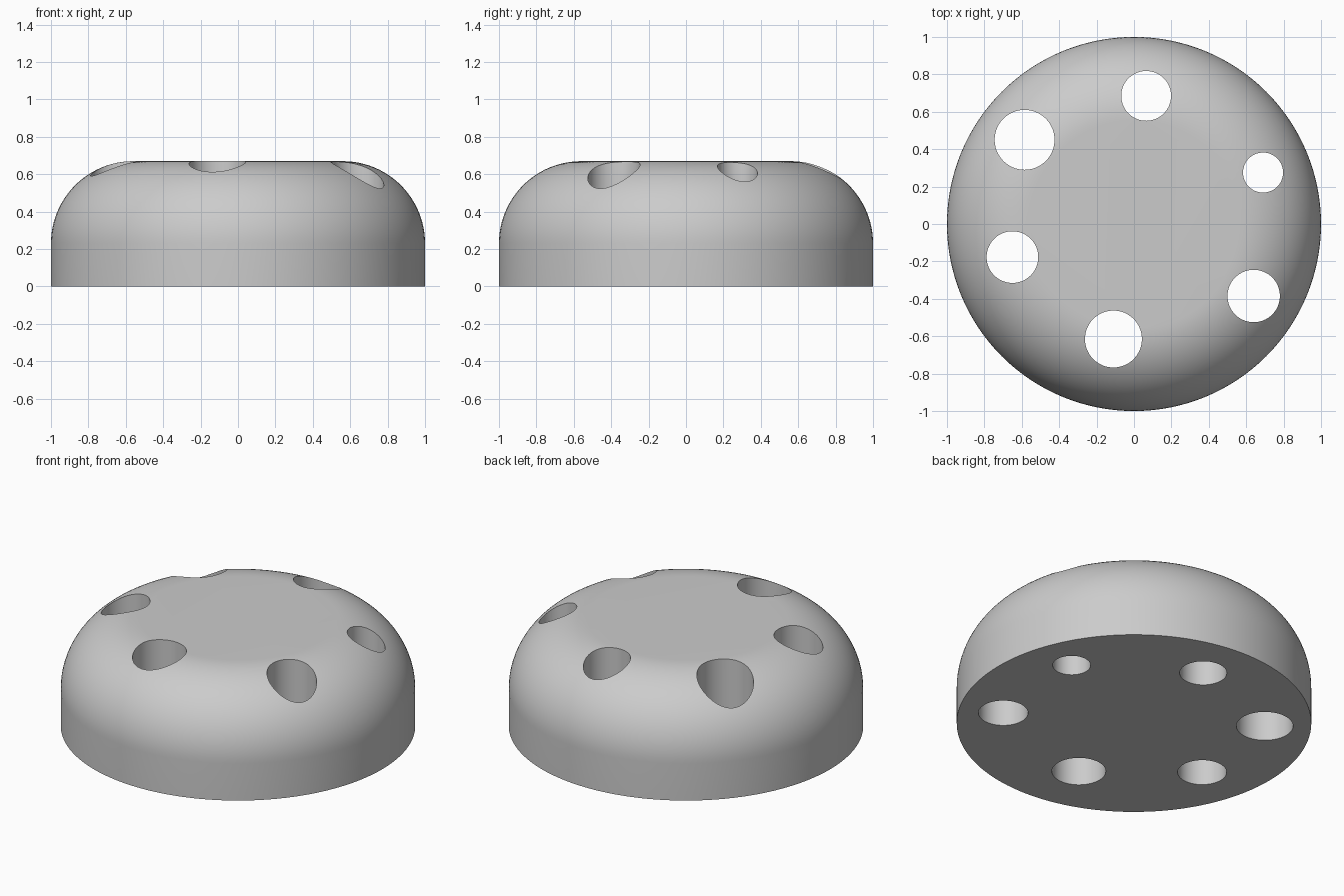
import bpy, math

default = bpy.data.objects.get("Cube")
if default:
    bpy.data.objects.remove(default, do_unlink=True)

RADIUS, HEIGHT, ROUND = 1.0, 0.67, 0.44
SEGMENTS, ARC_STEPS = 128, 24
# x, y and radius of each through hole
HOLES = [(0.065, 0.685, 0.133), (-0.585, 0.45, 0.16), (-0.65, -0.177, 0.138),
         (-0.11, -0.615, 0.152), (0.64, -0.385, 0.14), (0.69, 0.275, 0.107)]

grey = bpy.data.materials.new("plain grey")
grey.use_nodes = True
colour = (0.6, 0.6, 0.6, 1)
grey.diffuse_color = colour
grey.node_tree.nodes["Principled BSDF"].inputs["Base Color"].default_value = colour


def revolve(name, profile):
    """Closed solid made by turning (radius, z) points about z."""
    verts, faces = [], []
    for r, z in profile:
        for i in range(SEGMENTS):
            a = math.tau * i / SEGMENTS
            verts.append((r * math.cos(a), r * math.sin(a), z))
    for k in range(len(profile) - 1):
        for i in range(SEGMENTS):
            j = (i + 1) % SEGMENTS
            low, high = k * SEGMENTS, (k + 1) * SEGMENTS
            faces.append((low + i, low + j, high + j, high + i))
    faces.append(tuple(reversed(range(SEGMENTS))))
    faces.append(tuple(range(len(verts) - SEGMENTS, len(verts))))
    mesh = bpy.data.meshes.new(name)
    mesh.from_pydata(verts, [], faces)
    mesh.materials.append(grey)
    obj = bpy.data.objects.new(name, mesh)
    bpy.context.collection.objects.link(obj)
    return obj


# Round body: straight wall, quarter-round shoulder, flat top
profile = [(RADIUS, 0)]
for s in range(ARC_STEPS + 1):
    a = math.pi / 2 * s / ARC_STEPS
    profile.append((RADIUS - ROUND + ROUND * math.cos(a),
                    HEIGHT - ROUND + ROUND * math.sin(a)))
body = revolve("holder_body", profile)

# Vertical holes straight through the body
cutters = []
for x, y, r in HOLES:
    cutter = revolve("hole_cutter", [(r, -0.2), (r, HEIGHT + 0.2)])
    cutter.location = (x, y, 0)
    cutter.hide_render = True
    cutters.append(cutter)
    cut = body.modifiers.new("hole", 'BOOLEAN')
    cut.operation, cut.solver, cut.object = 'DIFFERENCE', 'EXACT', cutter

bpy.ops.object.select_all(action='DESELECT')
body.select_set(True)
bpy.context.view_layer.objects.active = body
for name in [m.name for m in body.modifiers]:
    bpy.ops.object.modifier_apply(modifier=name)
for cutter in cutters:
    bpy.data.objects.remove(cutter, do_unlink=True)
bpy.ops.object.shade_smooth_by_angle(angle=math.radians(30))
